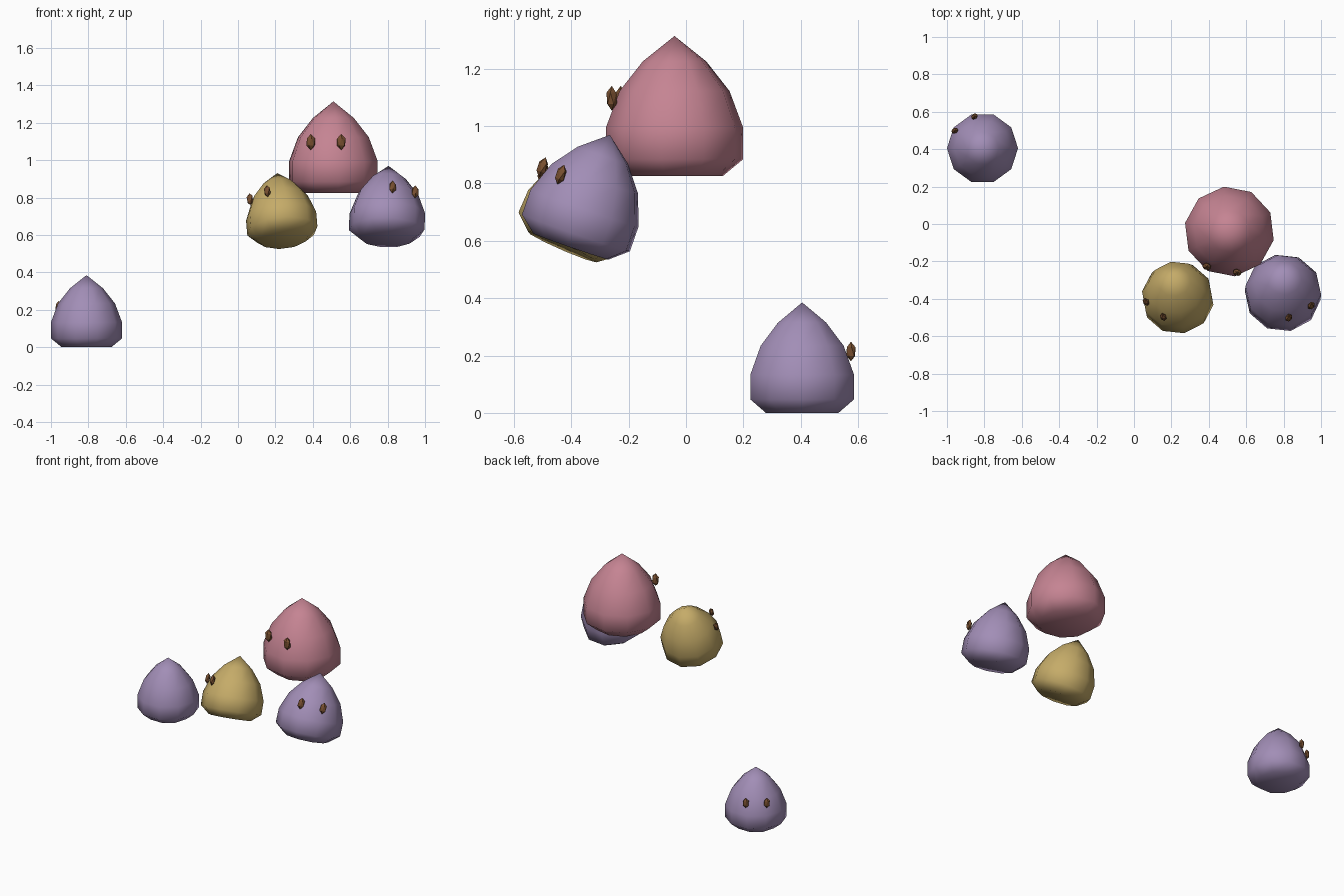
import bpy
import bmesh
from math import cos, sin, pi
from mathutils import Matrix, Vector

cube = bpy.data.objects.get("Cube")
if cube:
    bpy.data.objects.remove(cube, do_unlink=True)

SIDES = 10
# Body profile from base to just below the tip: (radius, height)
PROFILE = [(0.133, 0.0), (0.19, 0.047), (0.19, 0.133), (0.152, 0.234), (0.088, 0.315)]
TIP = 0.385


def material(name, color):
    mat = bpy.data.materials.new(name)
    mat.use_nodes = True
    mat.diffuse_color = (*color, 1)
    mat.node_tree.nodes["Principled BSDF"].inputs["Base Color"].default_value = (*color, 1)
    return mat


def add_object(name, bm, mat, matrix, smooth):
    bmesh.ops.recalc_face_normals(bm, faces=bm.faces)
    for face in bm.faces:
        face.smooth = smooth
    mesh = bpy.data.meshes.new(name)
    bm.to_mesh(mesh)
    bm.free()
    mesh.materials.append(mat)
    obj = bpy.data.objects.new(name, mesh)
    obj.matrix_world = matrix
    bpy.context.collection.objects.link(obj)


def placement(base, right, up, scale):
    """Frame standing on base, with the given right and up directions."""
    z = Vector(up).normalized()
    y = z.cross(Vector(right)).normalized()
    x = y.cross(z)
    rotation = Matrix((x, y, z)).transposed().to_4x4()
    return Matrix.Translation(base) @ rotation @ Matrix.Scale(scale, 4)


def add_body(name, mat, matrix):
    bm = bmesh.new()
    rings = [[bm.verts.new((r * cos(2 * pi * i / SIDES), r * sin(2 * pi * i / SIDES), z))
              for i in range(SIDES)] for r, z in PROFILE]
    tip = bm.verts.new((0, 0, TIP))
    bottom = bm.verts.new((0, 0, 0))
    for i in range(SIDES):
        j = (i + 1) % SIDES
        for low, high in zip(rings, rings[1:]):
            bm.faces.new((low[i], low[j], high[j], high[i]))
        bm.faces.new((rings[-1][i], rings[-1][j], tip))
        bm.faces.new((rings[0][j], rings[0][i], bottom))
    add_object(name, bm, mat, matrix, True)


def add_eye(name, mat, matrix, side):
    bm = bmesh.new()
    bmesh.ops.create_icosphere(bm, subdivisions=1, radius=1)
    bmesh.ops.scale(bm, vec=(0.021, 0.016, 0.034), verts=bm.verts)
    bmesh.ops.translate(bm, vec=(side * 0.065, -0.163, 0.214), verts=bm.verts)
    add_object(name, bm, mat, matrix, False)


pink = material("dusty pink", (0.56, 0.23, 0.29))
lavender = material("lavender", (0.36, 0.27, 0.47))
gold = material("mustard gold", (0.56, 0.41, 0.14))
brown = material("eye brown", (0.19, 0.08, 0.03))

# Each drop: name, colour, base, right direction, up direction, scale
DROPS = [
    ("large_pink_drop", pink, (0.51, -0.04, 0.825), (0.982, -0.191, 0), (0, 0, 1), 1.27),
    ("ground_lavender_drop", lavender, (-0.81, 0.405, 0), (-0.809, -0.588, 0), (0, 0, 1), 1.0),
    ("tilted_lavender_drop", lavender, (0.794, -0.4, 0.58),
     (0.866, 0.464, -0.184), (0.027, 0.327, 0.945), 1.07),
    ("tilted_gold_drop", gold, (0.241, -0.432, 0.579),
     (0.712, -0.618, 0.333), (-0.08, 0.399, 0.912), 1.0),
]

for name, mat, base, right, up, scale in DROPS:
    frame = placement(base, right, up, scale)
    add_body(name + "_body", mat, frame)
    for label, side in (("left", 1), ("right", -1)):
        add_eye(f"{name}_{label}_eye", brown, frame, side)
